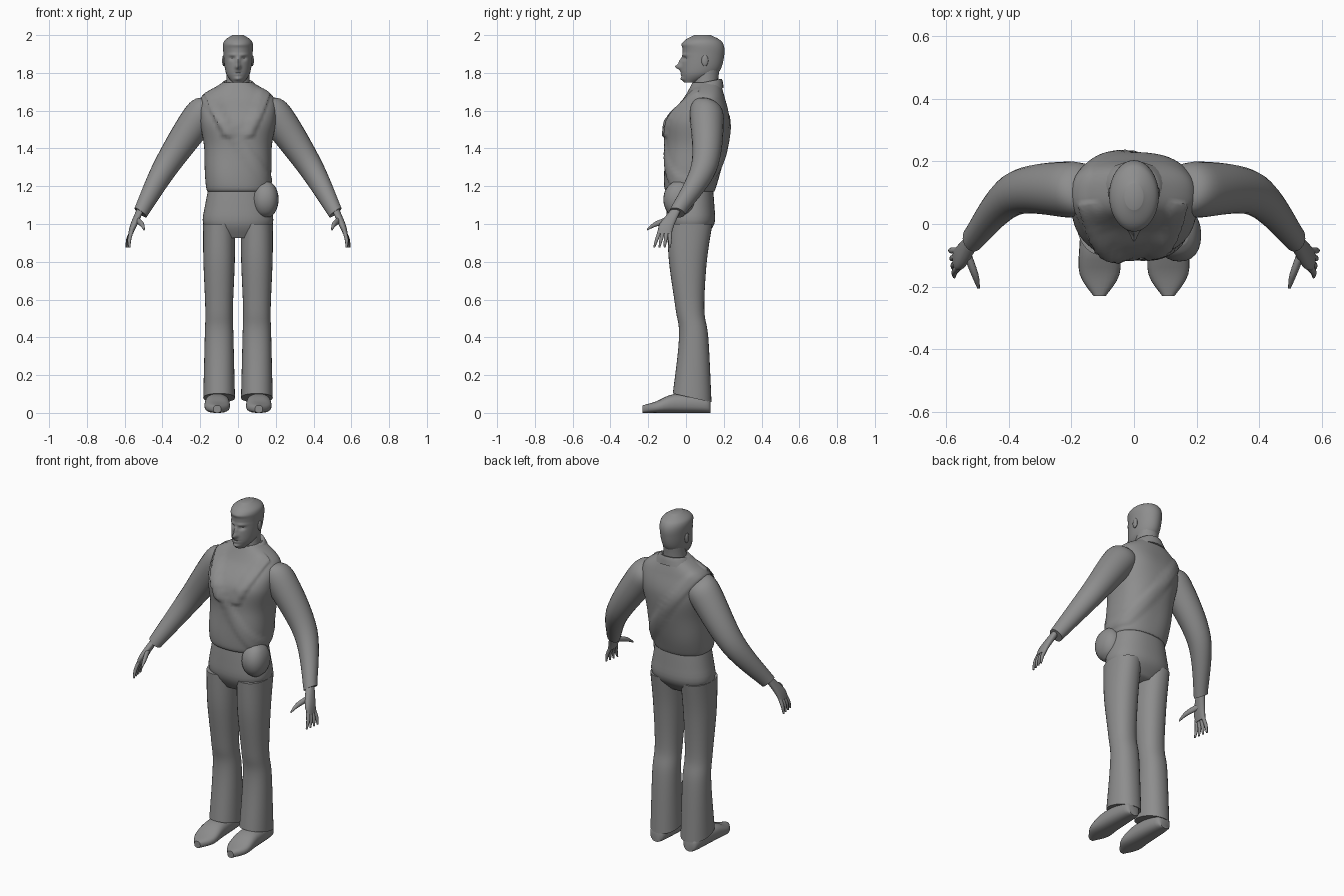
import bpy, bmesh, math
from mathutils import Vector

cube = bpy.data.objects.get("Cube")
if cube:
    bpy.data.objects.remove(cube, do_unlink=True)

grey = bpy.data.materials.new("mid grey")
grey.use_nodes = True
colour = (.27, .27, .27, 1)
grey.diffuse_color = colour
grey.node_tree.nodes["Principled BSDF"].inputs["Base Color"].default_value = colour

X, Y, Z = Vector.Fill(3), Vector.Fill(3), Vector.Fill(3)
X.x = Y.y = Z.z = 1


def blend(before, start, end, after, t):
    """Smooth curve value between start and end."""
    slope_in, slope_out = (end - before) / 2, (after - start) / 2
    rise = end - start
    bend = slope_in + slope_out - rise - rise
    return start + t * (slope_in + t * (rise - slope_in - bend + t * bend))


def spline(rings, steps):
    """Add smoothly blended rings between the given ones."""
    padded = [rings[0], *rings, rings[-1]]
    dense = []
    for window in zip(padded, padded[1:], padded[2:], padded[3:]):
        for step in range(steps):
            dense.append([blend(*values, step / steps) for values in zip(*window)])
    return dense + [rings[-1]]


def superpower(value, power):
    """Squarer circle when power is above two."""
    return math.copysign(abs(value) ** (2 / power), value)


def loft(name, rings, u=X, v=Y, segments=24, steps=4, power=2, side=1, shape=None):
    """Skin rings of (x, y, z, radius along u, radius along v)."""
    bm = bmesh.new()
    loops = []
    for x, y, z, radius_u, radius_v in spline(rings, steps):
        loop = []
        for k in range(segments):
            angle = math.tau * k / segments
            point = Vector((x, y, z))
            point += u * radius_u * superpower(math.cos(angle), power)
            point += v * radius_v * superpower(math.sin(angle), power)
            if shape:
                shape(point)
            point.x *= side
            loop.append(bm.verts.new(point))
        loops.append(loop)
    for lower, upper in zip(loops, loops[1:]):
        for k in range(segments):
            bm.faces.new((lower[k - 1], lower[k], upper[k], upper[k - 1]))
    bm.faces.new(loops[0])
    bm.faces.new(loops[-1])
    bmesh.ops.recalc_face_normals(bm, faces=bm.faces)
    mesh = bpy.data.meshes.new(name)
    bm.to_mesh(mesh)
    bm.free()
    mesh.materials.append(grey)
    part = bpy.data.objects.new(name, mesh)
    bpy.context.collection.objects.link(part)
    bpy.ops.object.select_all(action='DESELECT')
    part.select_set(True)
    bpy.context.view_layer.objects.active = part
    bpy.ops.object.shade_smooth_by_angle(angle=math.radians(50))


def upright(name, profile, centre=0, **options):
    """Loft a profile of (height, half width, front, back)."""
    rings = [(centre, (front + back) / 2, height, width, (back - front) / 2)
             for height, width, front, back in profile]
    loft(name, rings, **options)


def ball(name, centre, size, **options):
    """Loft an ellipsoid."""
    x, y, z = centre
    rings = []
    for k in range(1, 8):
        angle = math.pi * k / 8
        swell = math.sin(angle)
        rings.append((x, y, z - size[2] * math.cos(angle), size[0] * swell, size[1] * swell))
    loft(name, rings, **options)


def band(value, low, high):
    """Soft mask that is one between low and high."""
    return min(max(min(value - low, high - value) / .01 + .5, 0), 1)


# Jacket with diagonal strap, lapels and soft folds
def jacket_shape(point):
    outward = Vector((point.x, point.y - .06, 0)).normalized()
    across = (point.x + .17) * .82 + (point.z - 1.68) * .58
    lift = .007 * band(across, -.03, .03) * band(point.z, 1.2, 1.7)
    if point.y < .07:
        rise = point.z - 1.42
        lapel = band(abs(point.x), .02 + .3 * rise, .06 + .4 * rise)
        lift += .012 * lapel * band(point.z, 1.46, 1.72)
    lift += .003 * math.sin(22 * point.z + 9 * point.x) * math.sin(14 * point.x + 3)
    point += outward * lift


upright("jacket", [
    (1.17, .155, -.09, .145), (1.2, .17, -.115, .16), (1.4, .18, -.11, .215),
    (1.55, .2, -.1, .23), (1.67, .19, -.01, .205), (1.75, .08, .035, .18)],
    segments=72, steps=12, power=2.4, shape=jacket_shape)


# Collar, higher at the back
def collar_shape(point):
    point.z += .2 * (point.y - .1)


upright("collar", [
    (1.7, .12, .01, .2), (1.75, .08, .03, .19), (1.74, .066, .045, .17)],
    shape=collar_shape)

upright("neck", [(1.68, .075, .03, .18), (1.75, .062, .04, .17), (1.84, .06, .05, .18)])

# Face features: side offset, height, spread across, spread up, push along y
FEATURES = {
    "nose": (0, 1.832, .013, .014, -.034), "nose_bridge": (0, 1.86, .01, .018, -.016),
    "eye_socket": (.03, 1.876, .014, .009, .013), "brow": (.03, 1.896, .022, .007, -.006),
    "mouth": (0, 1.8, .02, .004, .007), "lips": (0, 1.8, .016, .015, -.007),
    "chin": (0, 1.768, .02, .01, -.012), "hairline": (0, 1.95, .07, .012, -.006)}


def face_shape(point):
    if point.y < .07:
        point.y += sum(
            push * math.exp(-((abs(point.x) - x) / across) ** 2 - ((point.z - z) / up) ** 2)
            for x, z, across, up, push in FEATURES.values())


upright("head", [
    (1.75, .03, -.01, .06), (1.8, .064, -.024, .17), (1.9, .077, -.018, .203),
    (1.965, .075, -.013, .19), (2, .03, .045, .13)],
    segments=72, steps=16, shape=face_shape)

upright("hips", [
    (1.22, .15, -.09, .14), (1.1, .174, -.1, .15), (1, .184, -.1, .15), (.925, .12, -.06, .09)],
    segments=48, power=2.3)

ball("hip_pouch", (.145, -.035, 1.13), (.07, .085, .1), power=2.3)


# Hems drop towards the heel
def hem_shape(point):
    point.z -= .3 * (point.y - .03) * max(0, 1 - 3 * point.z)


for side, label in ((1, "left"), (-1, "right")):
    upright(label + "_trouser_leg", [
        (1, .085, -.1, .14), (.8, .083, -.09, .11), (.55, .073, -.055, .097),
        (.4, .076, -.037, .118), (.08, .084, -.07, .135)],
        centre=.1, segments=32, steps=6, power=2.2, side=side, shape=hem_shape)

    # Shoe, heel to toe, resting on the ground
    shoe = [(.13, .03, .03), (.1, .05, .045), (-.06, .064, .05), (-.16, .064, .03), (-.23, .02, .02)]
    loft(label + "_shoe", [(.11, y, half, width, half) for y, width, half in shoe],
         v=Z, power=2.5, side=side)

    # Sleeve, shoulder to cuff
    sleeve = [(.13, .11, 1.63, .065), (.2, .11, 1.57, .09), (.385, .095, 1.3, .067),
              (.516, -.048, 1.06, .04)]
    loft(label + "_sleeve", [(*ring, ring[-1]) for ring in sleeve],
         u=Vector((.1, 1, -.2)), v=Vector((.8, 0, .6)), steps=8, side=side)

    # Hand
    loft(label + "_palm", [
        (.515, -.05, 1.08, .02, .026), (.55, -.1, 1, .019, .04), (.568, -.112, .95, .013, .036)],
        power=2.4, side=side)
    for finger in range(4):
        root = Vector((.562, -.085 - .018 * finger, .965))
        tip = Vector((.59 - .005 * finger, -.085 - .028 * finger, .875))
        knuckle = root.lerp(tip, .5) + X * .006
        loft(label + "_finger_" + str(finger + 1),
             [(*joint, radius, radius) for joint, radius in
              ((root, .011), (knuckle, .01), (tip, .005))], segments=10, side=side)
    loft(label + "_thumb", [
        (.54, -.08, 1.025, .014, .018), (.51, -.16, 1, .012, .014), (.497, -.207, .97, .004, .005)],
        v=Z, segments=12, side=side)

    ball(label + "_ear", (.076, .1, 1.865), (.008, .018, .03), segments=12, side=side)
